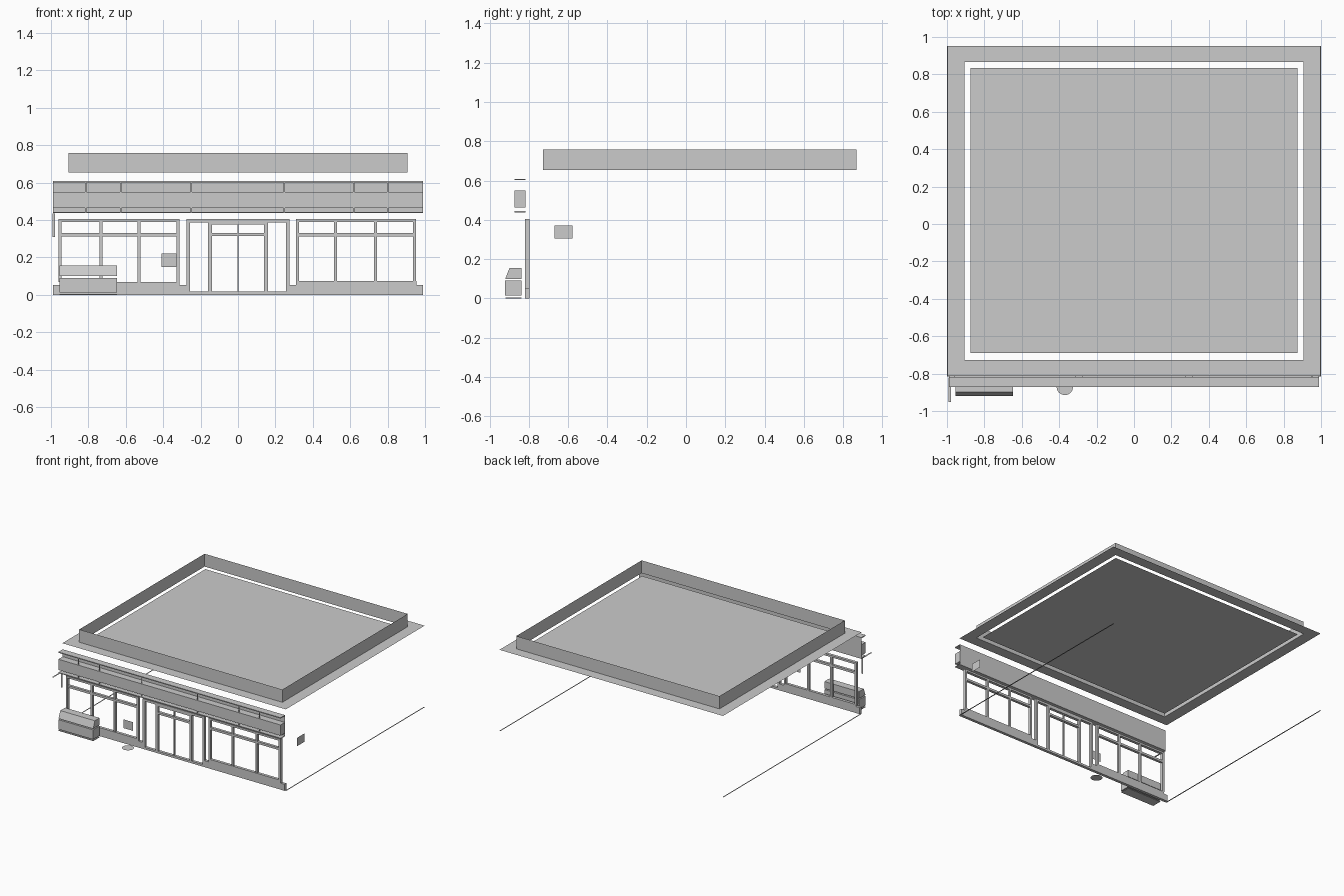
import bpy, bmesh, math

if "Cube" in bpy.data.objects:
    bpy.data.objects.remove(bpy.data.objects["Cube"])

def mesh_obj(name, verts, faces):
    me = bpy.data.meshes.new(name)
    me.from_pydata(verts, [], faces)
    ob = bpy.data.objects.new(name, me)
    bpy.context.collection.objects.link(ob)
    return ob

def box(name, x0, x1, y0, y1, z0, z1):
    v = [(x, y, z) for x in (x0, x1) for y in (y0, y1) for z in (z0, z1)]
    f = [(0, 1, 3, 2), (4, 6, 7, 5), (0, 4, 5, 1), (2, 3, 7, 6), (0, 2, 6, 4), (1, 5, 7, 3)]
    return mesh_obj(name, v, f)

def flat(name, x0, x1, y0, y1, z):          # horizontal sheet
    return mesh_obj(name, [(x0, y0, z), (x1, y0, z), (x1, y1, z), (x0, y1, z)], [(0, 1, 2, 3)])

def front(name, x0, x1, z0, z1, y):         # sheet facing the street
    return mesh_obj(name, [(x0, y, z0), (x1, y, z0), (x1, y, z1), (x0, y, z1)], [(0, 1, 2, 3)])

def disc(name, r, n, loc, tilt=0):
    bpy.ops.mesh.primitive_circle_add(vertices=n, radius=r, fill_type='NGON',
                                      location=loc, rotation=(tilt, 0, 0))
    bpy.context.object.name = name

def rect(hx, y0, y1, z):
    return [(-hx, y0, z), (hx, y0, z), (hx, y1, z), (-hx, y1, z)]

SIDES = [(i, (i + 1) % 4, (i + 1) % 4 + 4, i + 4) for i in range(4)]

# Roof: flat border, open parapet and inner deck
RZ, RT = 0.655, 0.758
mesh_obj("roof_border", rect(0.996, -0.813, 0.952, RZ) + rect(0.905, -0.728, 0.867, RZ), SIDES)
mesh_obj("roof_parapet", rect(0.905, -0.728, 0.867, RZ) + rect(0.905, -0.728, 0.867, RT), SIDES)
flat("roof_deck", -0.875, 0.875, -0.69, 0.834, RZ)

# Ground strips along both sides
for s in (-1, 1):
    flat("side_ground_strip", min(s * 0.99, s), max(s * 0.99, s), -0.815, 0.952, 0.0)

# Fascia over the shop front
X = 0.99
front("fascia_back", -X, X, 0.44, 0.608, -0.817)
box("fascia_top_plate", -X, X, -0.872, -0.817, 0.602, 0.609)
box("fascia_band", -X, X, -0.872, -0.817, 0.464, 0.55)
box("fascia_bottom_plate", -X, X, -0.872, -0.817, 0.438, 0.444)
for x in (-0.815, -0.627, -0.25, 0.247, 0.618, 0.8):
    front("fascia_divider_upper", x - 0.004, x + 0.004, 0.55, 0.602, -0.868)
    front("fascia_divider_lower", x - 0.004, x + 0.004, 0.444, 0.464, -0.868)

# Low base walls
Y0, Y1 = -0.82, -0.797
for a, b, c, d, h in ((-X, -0.955, -0.313, -0.275, 0.068), (0.955, X, 0.27, 0.31, 0.075)):
    box("base_outer", a, b, Y0, Y1, 0, 0.052)
    box("base_inner", c, d, Y0, Y1, 0, 0.052)
    lo, hi = (b, c) if b < 0 else (d, a)
    box("window_base", lo, hi, Y0, Y1, 0, h)

# Windows: posts, head bar and transom
def window(x0, x1, z0, mids):
    box("window_post", x0, x0 + 0.017, Y0, Y1, z0, 0.405)
    box("window_post", x1 - 0.017, x1, Y0, Y1, z0, 0.405)
    for m in mids:
        box("window_mullion", m - 0.008, m + 0.008, Y0 + 0.003, Y1, z0, 0.39)
    box("window_head", x0 + 0.017, x1 - 0.017, Y0, Y1, 0.39, 0.405)
    box("window_transom", x0 + 0.017, x1 - 0.017, Y0 + 0.002, Y1, 0.313, 0.331)

window(-0.96, -0.313, 0.068, (-0.733, -0.53))
window(0.31, 0.953, 0.075, (0.52, 0.735))

# Entrance: surround, door posts, transom and threshold
for s in (-1, 1):
    a, b = sorted((s * 0.256, s * 0.275))
    box("entrance_post", a, b, Y0, Y1, 0, 0.405)
    a, b = sorted((s * 0.14, s * 0.16))
    box("door_post", a, b, Y0, Y1, 0.017, 0.387)
box("entrance_head", -0.256, 0.256, Y0, Y1, 0.387, 0.405)
box("door_head", -0.14, 0.14, Y0, Y1, 0.376, 0.387)
box("door_transom", -0.14, 0.14, Y0, Y1, 0.314, 0.331)
box("door_centre", -0.004, 0.004, Y0 + 0.004, Y1 - 0.004, 0.017, 0.376)
box("threshold", -0.256, 0.256, Y0, Y1, 0, 0.017)

# Side wall panel on the right
mesh_obj("side_panel", [(0.997, -0.67, 0.305), (0.997, -0.578, 0.305),
                        (0.997, -0.578, 0.372), (0.997, -0.67, 0.372)], [(0, 1, 2, 3)])

# Hanging bracket on the left
flat("bracket_top", -0.992, -0.979, -0.952, -0.82, 0.436)
front("bracket_back", -0.992, -0.979, 0.31, 0.436, -0.835)

# Stand sign with round foot
disc("stand_foot", 0.044, 16, (-0.37, -0.871, 0.002))
disc("stand_foot_cap", 0.028, 16, (-0.37, -0.871, 0.005))
front("stand_panel", -0.41, -0.328, 0.15, 0.22, -0.87)

# Machine: plinth, cabinet and sloped console
mx0, mx1, my1 = -0.955, -0.647, -0.837
box("machine_plinth", mx0, mx1, -0.918, my1, 0.0, 0.006)
box("machine_cabinet", mx0, mx1, -0.92, my1, 0.014, 0.091)
prof = [(-0.92, 0.1), (my1, 0.1), (my1, 0.156), (-0.898, 0.156)]
mesh_obj("machine_console", [(x, y, z) for x in (mx0, mx1) for y, z in prof],
         SIDES + [(3, 2, 1, 0), (4, 5, 6, 7)])
slope = math.atan2(0.056, 0.022)

def on_slope(z):
    return -0.9215 + (z - 0.1) * 0.022 / 0.056

for x0, x1, z0, z1 in ((-0.925, -0.873, 0.117, 0.143), (-0.713, -0.67, 0.122, 0.139)):
    mesh_obj("console_screen", [(x0, on_slope(z0), z0), (x1, on_slope(z0), z0),
                                (x1, on_slope(z1), z1), (x0, on_slope(z1), z1)], [(0, 1, 2, 3)])
for x in (-0.813, -0.764):
    disc("console_dial", 0.012, 12, (x, on_slope(0.13), 0.13), slope)
front("cabinet_door", -0.718, -0.668, 0.026, 0.08, -0.9215)
